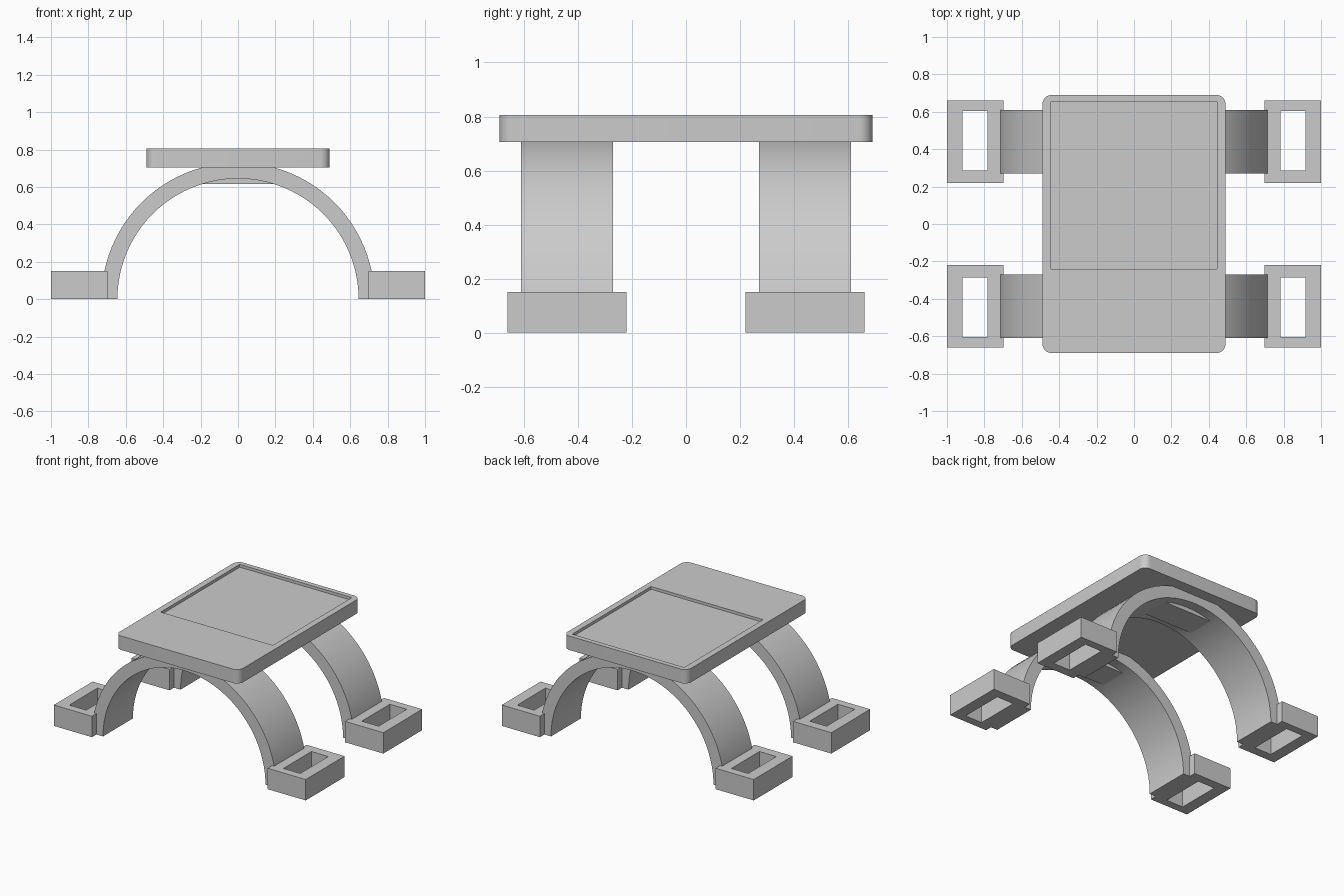
import bpy, bmesh, math
from mathutils import Vector

cube = bpy.data.objects.get("Cube")
if cube:
    bpy.data.objects.remove(cube)

grey = bpy.data.materials.new("plain_grey")
grey.use_nodes = True
grey.diffuse_color = (0.6, 0.6, 0.6, 1)
grey.node_tree.nodes["Principled BSDF"].inputs["Base Color"].default_value = (0.6, 0.6, 0.6, 1)


def finish(name, bm, smooth=False):
    bmesh.ops.recalc_face_normals(bm, faces=bm.faces)
    mesh = bpy.data.meshes.new(name)
    bm.to_mesh(mesh)
    bm.free()
    mesh.materials.append(grey)
    obj = bpy.data.objects.new(name, mesh)
    bpy.context.collection.objects.link(obj)
    if smooth:
        bpy.ops.object.select_all(action='DESELECT')
        obj.select_set(True)
        bpy.context.view_layer.objects.active = obj
        bpy.ops.object.shade_smooth_by_angle(angle=math.radians(30))
    return obj


def rect(x0, x1, y0, y1):
    return [(x0, y0), (x1, y0), (x1, y1), (x0, y1)]


def extrude(bm, points, offset):
    face = bm.faces.new([bm.verts.new(p) for p in points])
    new = bmesh.ops.extrude_face_region(bm, geom=[face])["geom"]
    verts = [g for g in new if isinstance(g, bmesh.types.BMVert)]
    bmesh.ops.translate(bm, verts=verts, vec=offset)


def ring_points(radius, steps=48):
    return [(radius * math.cos(math.pi * i / steps), radius * math.sin(math.pi * i / steps))
            for i in range(steps + 1)]


# Table top with rounded corners
bm = bmesh.new()
outline = []
for i, (sx, sy) in enumerate([(1, 1), (-1, 1), (-1, -1), (1, -1)]):
    for k in range(9):
        a = math.radians(90 * i + 90 * k / 8)
        outline.append((sx * 0.44 + 0.05 * math.cos(a), sy * 0.64 + 0.05 * math.sin(a), 0.705))
extrude(bm, outline, Vector((0, 0, 0.1)))
top = finish("table_top", bm, smooth=True)

# Shallow square recess cut in the table top
bm = bmesh.new()
extrude(bm, [(x, y, 0.785) for x, y in rect(-0.445, 0.445, -0.24, 0.655)], Vector((0, 0, 0.1)))
cutter = finish("recess_cutter", bm)
cutter.hide_render = True
cutter.hide_set(True)
cutter.display_type = 'WIRE'
cut = top.modifiers.new("recess", 'BOOLEAN')
cut.operation = 'DIFFERENCE'
cut.solver = 'EXACT'
cut.object = cutter

OUTER, INNER, CHORD = 0.73, 0.645, 0.615

for side, sy in (("front", -1), ("back", 1)):
    # Half-round arch leg
    bm = bmesh.new()
    profile = ring_points(OUTER) + ring_points(INNER)[::-1]
    extrude(bm, [(x, sy * 0.44 - 0.17, z) for x, z in profile], Vector((0, 0.34, 0)))
    finish(side + "_arch", bm, smooth=True)

    # Flat mounting block under the crown of the arch
    bm = bmesh.new()
    half = math.sqrt(INNER ** 2 - CHORD ** 2)
    block = [(-half, CHORD), (half, CHORD), (half, 0.66), (-half, 0.66)]
    extrude(bm, [(x, sy * 0.44 - 0.1, z) for x, z in block], Vector((0, 0.2, 0)))
    finish(side + "_mounting_block", bm)

    # Feet: open rectangular frames
    for hand, sx in (("left", 1), ("right", -1)):
        bm = bmesh.new()
        loops = []
        for corners in (rect(0.697, 1.0, 0.22, 0.66), rect(0.783, 0.917, 0.285, 0.603)):
            for z in (0, 0.15):
                loops.append([bm.verts.new((sx * x, sy * y, z)) for x, y in corners])
        out_low, out_high, in_low, in_high = loops
        for a, b in ((out_low, out_high), (out_high, in_high), (in_high, in_low), (in_low, out_low)):
            for i in range(4):
                j = (i + 1) % 4
                bm.faces.new((a[i], a[j], b[j], b[i]))
        finish(f"{side}_{hand}_foot", bm)
